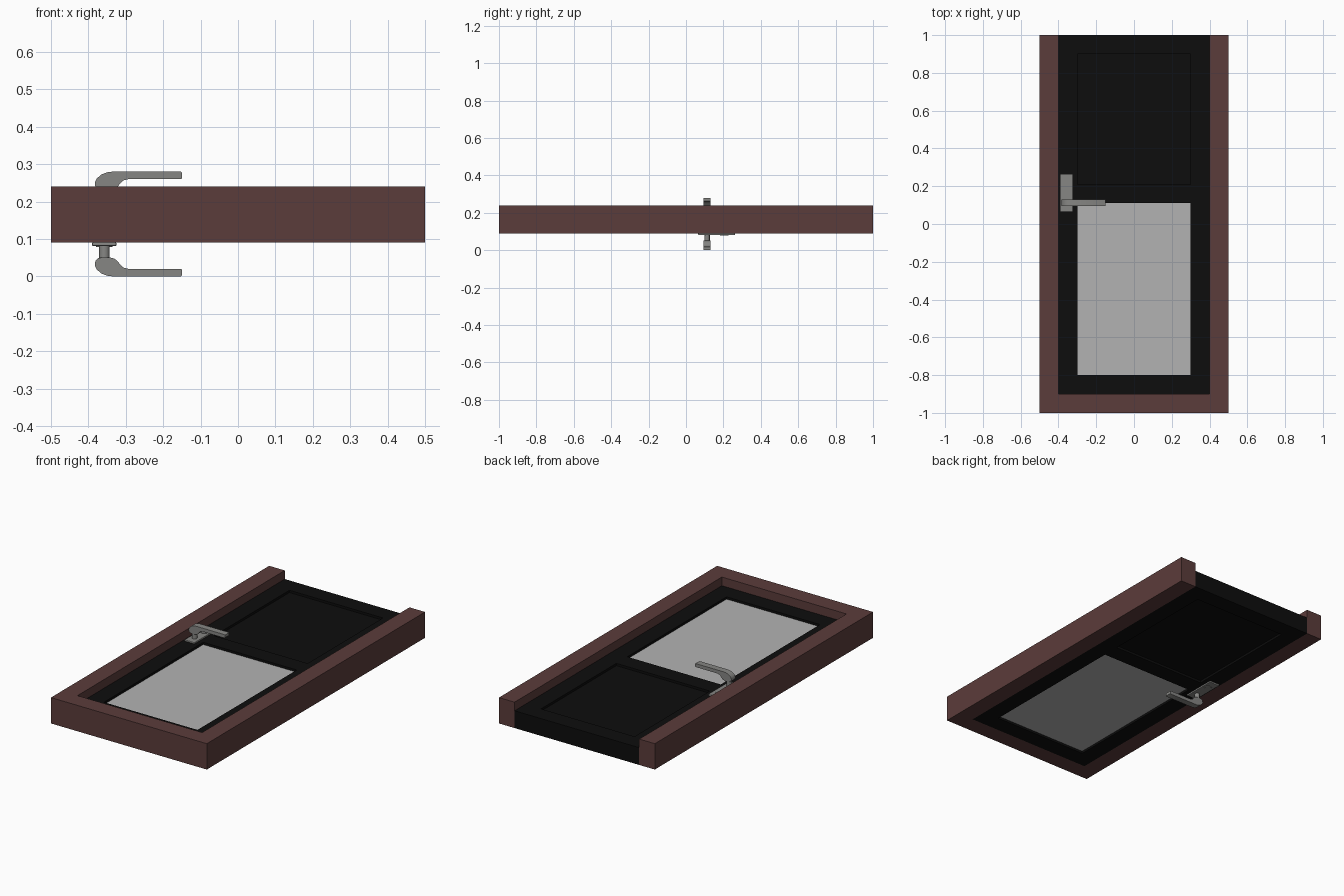
import bpy, bmesh, math

if "Cube" in bpy.data.objects:
    bpy.data.objects.remove(bpy.data.objects["Cube"])

MID = 0.14  # mid-plane of the door leaf


def material(name, rgb):
    m = bpy.data.materials.new(name)
    m.diffuse_color = (*rgb, 1)
    m.use_nodes = True
    m.node_tree.nodes["Principled BSDF"].inputs["Base Color"].default_value = m.diffuse_color
    return m


WOOD = material("brown_wood", (0.105, 0.045, 0.043))
BLACK = material("black_paint", (0.004, 0.004, 0.004))
GLASS = material("pale_glass", (0.45, 0.45, 0.45))
METAL = material("metal", (0.24, 0.24, 0.23))


def finish(name, bm, mat, bevel=0, smooth=False):
    bmesh.ops.recalc_face_normals(bm, faces=bm.faces)
    me = bpy.data.meshes.new(name)
    bm.to_mesh(me)
    bm.free()
    me.materials.append(mat)
    ob = bpy.data.objects.new(name, me)
    bpy.context.collection.objects.link(ob)
    if bevel:
        b = ob.modifiers.new("bevel", "BEVEL")
        b.width, b.segments = bevel, 2
        b.limit_method, b.angle_limit = "ANGLE", math.radians(40)
    if smooth:
        bpy.ops.object.select_all(action="DESELECT")
        bpy.context.view_layer.objects.active = ob
        ob.select_set(True)
        bpy.ops.object.shade_smooth_by_angle(angle=math.radians(35))
    return ob


def prism(name, points, offset, mat, **kw):
    """Extrude a closed 3D outline along offset."""
    bm = bmesh.new()
    face = bm.faces.new([bm.verts.new(p) for p in points])
    new = bmesh.ops.extrude_face_region(bm, geom=[face], use_keep_orig=True)
    verts = [g for g in new["geom"] if isinstance(g, bmesh.types.BMVert)]
    bmesh.ops.translate(bm, verts=verts, vec=offset)
    return finish(name, bm, mat, **kw)


def box(name, x0, x1, y0, y1, z0, z1, mat, **kw):
    pts = [(x0, y0, z0), (x1, y0, z0), (x1, y1, z0), (x0, y1, z0)]
    return prism(name, pts, (0, 0, z1 - z0), mat, **kw)


def disc(name, x, y, z0, z1, r, sides, mat):
    pts = [(x + r * math.cos(2 * math.pi * i / sides),
            y + r * math.sin(2 * math.pi * i / sides), z0) for i in range(sides)]
    return prism(name, pts, (0, 0, z1 - z0), mat, smooth=True)


# Surrounding frame, open at one end
outline = [(-.5, -1), (.5, -1), (.5, 1), (.4, 1), (.4, -.9), (-.4, -.9), (-.4, 1), (-.5, 1)]
prism("door_frame", [(x, y, 0.09) for x, y in outline], (0, 0, 0.15), WOOD)

# Door leaf: a grid of cells with two openings left out
xs, ys = [-.4, -.3, .3, .4], [-.9, -.8, .11, .21, .9, 1]
bm = bmesh.new()
v = [[bm.verts.new((x, y, MID)) for x in xs] for y in ys]
for j in range(5):
    for i in range(3):
        if i == 1 and j in (1, 3):
            continue
        bm.faces.new([v[j][i], v[j][i + 1], v[j + 1][i + 1], v[j + 1][i]])
leaf = finish("door_leaf", bm, BLACK)
s = leaf.modifiers.new("thickness", "SOLIDIFY")
s.thickness, s.offset = 0.1, 0

# Infill panels, slightly recessed on both faces
box("glass_pane", -.3, .3, -.8, .11, MID - .037, MID + .037, GLASS)
box("upper_panel", -.3, .3, .21, .9, MID - .037, MID + .037, BLACK)

# Lever side profile: x position and height above the door mid-plane
profile = [(-.15, .122), (-.15, .138), (-.153, .14), (-.335, .14), (-.351, .138),
           (-.366, .132), (-.378, .121), (-.383, .110), (-.381, .098), (-.373, .091),
           (-.360, .089), (-.343, .089), (-.330, .093), (-.321, .100), (-.314, .110),
           (-.305, .117), (-.292, .120), (-.153, .120)]

# Handle set on each face
for side, d in (("top", 1), ("bottom", -1)):
    def z(h):
        return MID + d * h
    box(f"handle_plate_{side}", -.39, -.325, .065, .262, z(.049), z(.059), METAL, bevel=.003)
    disc(f"lock_cylinder_{side}", -.358, .205, z(.058), z(.062), .022, 16, METAL)
    disc(f"handle_neck_{side}", -.357, .113, z(.058), z(.095), .014, 20, METAL)
    prism(f"lever_{side}", [(x, .094, z(h)) for x, h in profile], (0, .037, 0),
          METAL, smooth=True)
